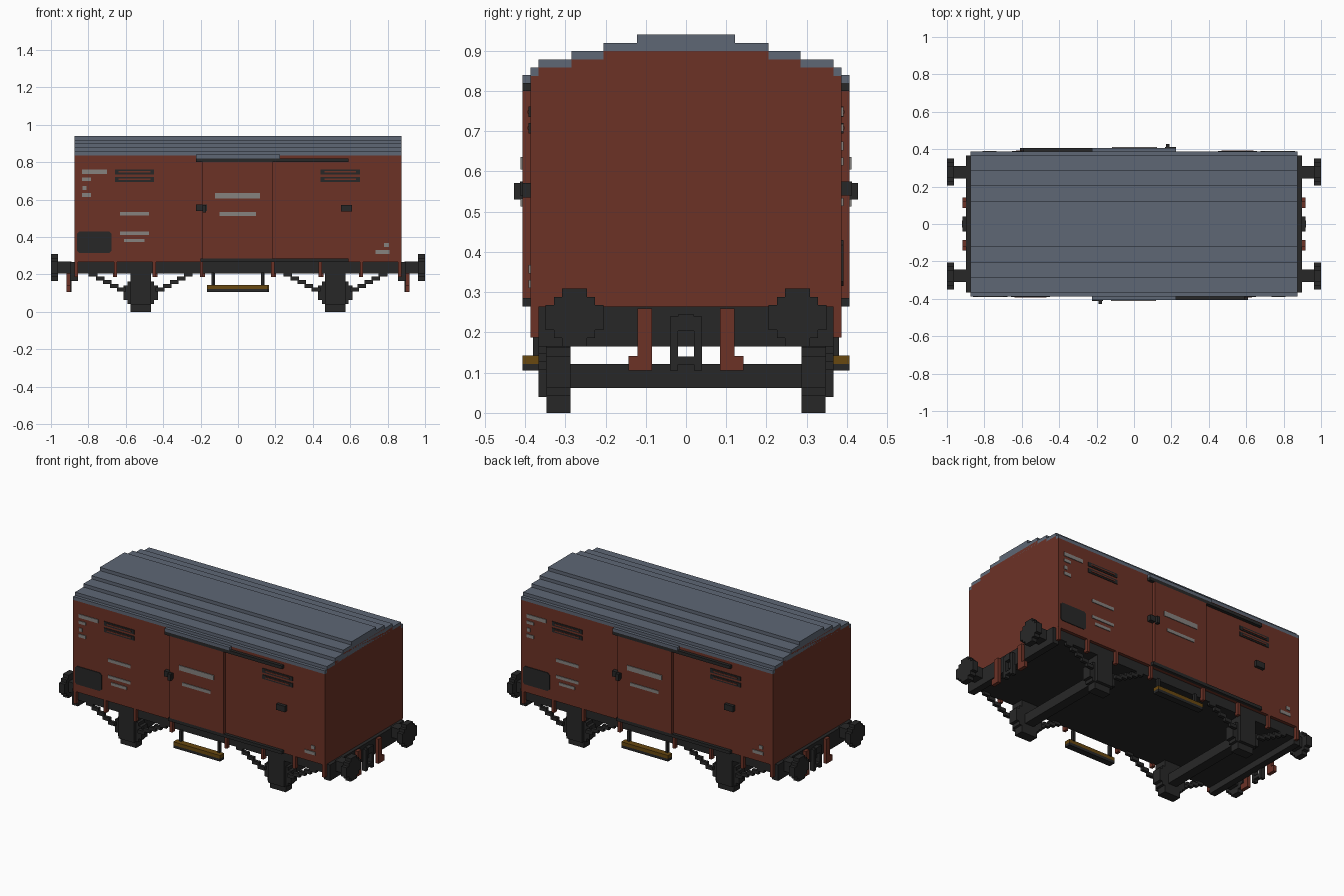
import bpy
import bmesh
from mathutils import Matrix, Vector

if "Cube" in bpy.data.objects:
    bpy.data.objects.remove(bpy.data.objects["Cube"], do_unlink=True)


def material(name, srgb):
    col = [(c / 255 / 12.92 if c < 11 else ((c / 255 + 0.055) / 1.055) ** 2.4) for c in srgb] + [1.0]
    m = bpy.data.materials.new(name)
    m.use_nodes = True
    m.diffuse_color = col
    bsdf = m.node_tree.nodes["Principled BSDF"]
    bsdf.inputs["Base Color"].default_value = col
    bsdf.inputs["Roughness"].default_value = 0.9
    return m


RED = material("rust red", (108, 50, 38))
ROOF = material("slate grey", (94, 103, 117))
DARK = material("charcoal", (39, 39, 39))
WOOD = material("brown wood", (104, 72, 16))
MARK = material("marking grey", (134, 130, 127))


def add_box(bm, b):
    x0, x1, y0, y1, z0, z1 = b
    mat = Matrix.Translation(((x0 + x1) / 2, (y0 + y1) / 2, (z0 + z1) / 2)) @ \
        Matrix.Diagonal((x1 - x0, y1 - y0, z1 - z0, 1))
    bmesh.ops.create_cube(bm, size=1, matrix=mat)


def add_prism(bm, pts, axis, a, b):
    # pts are (y, z) when axis is x, and (x, z) when axis is y
    place = (lambda p, t: (t, p[0], p[1])) if axis == "x" else (lambda p, t: (p[0], t, p[1]))
    face = bm.faces.new([bm.verts.new(place(p, a)) for p in pts])
    move = Vector((b - a, 0, 0)) if axis == "x" else Vector((0, b - a, 0))
    ext = bmesh.ops.extrude_face_region(bm, geom=[face], use_keep_orig=True)
    bmesh.ops.translate(bm, vec=move, verts=[v for v in ext["geom"] if isinstance(v, bmesh.types.BMVert)])


def part(name, mat, boxes=(), prisms=(), turn=True):
    """One object from boxes and prisms; turn adds a copy rotated half way round."""
    bm = bmesh.new()
    for b in boxes:
        add_box(bm, b)
    for p in prisms:
        add_prism(bm, *p)
    if turn:
        dup = bmesh.ops.duplicate(bm, geom=bm.verts[:] + bm.edges[:] + bm.faces[:])
        verts = [g for g in dup["geom"] if isinstance(g, bmesh.types.BMVert)]
        bmesh.ops.rotate(bm, cent=(0, 0, 0), matrix=Matrix.Rotation(3.14159265, 3, "Z"), verts=verts)
    bmesh.ops.recalc_face_normals(bm, faces=bm.faces[:])
    me = bpy.data.meshes.new(name)
    bm.to_mesh(me)
    bm.free()
    me.materials.append(mat)
    ob = bpy.data.objects.new(name, me)
    bpy.context.collection.objects.link(ob)
    return ob


def blocky_round(cx, cz, quarter):
    """Stepped disc outline from one quarter, listed from the side to the top."""
    q = quarter
    ring = q + [(-x, z) for x, z in q[::-1]] + [(-x, -z) for x, z in q] + [(x, -z) for x, z in q[::-1]]
    return [(cx + x, cz + z) for x, z in ring]


def arch(steps):
    """Stepped half outline, from the eave to the ridge: (half width, height)."""
    out = []
    for i, (w, h) in enumerate(steps):
        if i:
            out.append((w, steps[i - 1][1]))
        out.append((w, h))
    return out


# Body with stepped gable ends, and the roof shell resting on it
X, Y, OUT = 0.875, 0.387, 0.407
inner = arch([(Y, 0.837), (0.367, 0.858), (0.285, 0.878), (0.205, 0.899)])
outer = arch([(Y, 0.858), (0.367, 0.878), (0.285, 0.899), (0.205, 0.919), (0.122, 0.94)])


def mirror(pts):
    return [(-y, z) for y, z in reversed(pts)]


body = [(Y, 0.265)] + inner + mirror(inner) + [(-Y, 0.265)]
part("body", RED, prisms=[(body, "x", -X, X)], turn=False)
shell = outer + mirror(outer) + [(-y, z) for y, z in inner] + inner[::-1]
part("roof", ROOF, prisms=[(shell, "x", -X, X)], turn=False)

# Sliding doors with rails, rain strip and latches
part("doors", RED, [(-0.19, 0.185, -OUT, -Y, 0.285, 0.80)])
part("door_rails", DARK, [(-0.225, 0.59, -OUT, -Y, 0.80, 0.82),
                          (-0.20, 0.59, -OUT, -Y, 0.265, 0.285)])
part("door_rain_strips", ROOF, [(-0.225, 0.225, -OUT, -Y, 0.82, 0.84)])
part("door_latches", DARK, [(-0.225, -0.165, -0.412, -Y, 0.54, 0.575),
                            (-0.19, -0.17, -0.428, -OUT, 0.53, 0.572),
                            (0.55, 0.61, -OUT, -Y, 0.535, 0.572)])

# Vents: dark frames with red slats
vents = [(cx, cz) for cx in (-0.553, 0.547) for cz in (0.748, 0.708)]
part("vent_frames", DARK, [(x - 0.105, x + 0.105, -Y - 0.004, -Y, z - 0.013, z + 0.013) for x, z in vents])
part("vent_slats", RED, [(x - 0.085, x + 0.085, -Y - 0.007, -Y, z - 0.004, z + 0.004) for x, z in vents])

# Dark notice panel with clipped corners
panel = blocky_round(-0.768, 0.372, [(0.092, 0.045), (0.08, 0.057)])
part("notice_panels", DARK, prisms=[(panel, "y", -Y - 0.004, -Y)])

# Plain marking bars on the walls and the doors
bars = [(-0.835, -0.70, 0.737, 0.76), (-0.835, -0.785, 0.70, 0.718), (-0.832, -0.81, 0.652, 0.674),
        (-0.835, -0.785, 0.615, 0.635), (-0.63, -0.475, 0.514, 0.534), (-0.63, -0.475, 0.412, 0.43),
        (-0.61, -0.50, 0.372, 0.39), (0.735, 0.81, 0.31, 0.33), (0.78, 0.807, 0.347, 0.368)]
part("wall_markings", MARK, [(a, b, -Y - 0.004, -Y, c, d) for a, b, c, d in bars])
part("door_markings", MARK, [(-0.122, 0.117, -OUT - 0.004, -OUT, 0.605, 0.636),
                             (-0.10, 0.095, -OUT - 0.004, -OUT, 0.513, 0.533)])

# Underframe, headstocks and red brackets along the sole bar
part("underframe", DARK, [(-X, X, -0.367, 0.367, 0.205, 0.265)], turn=False)
part("headstocks", DARK, [(X - 0.02, 0.897, -0.367, 0.367, 0.165, 0.265)])
part("sole_bar_brackets", RED, [(x - 0.009, x + 0.009, -Y, -0.36, 0.187, 0.265)
                                for x in (-0.865, -0.655, -0.447, -0.195, 0.185, 0.44, 0.66, 0.865)])

# Buffers
head = [(0.072, 0.031), (0.051, 0.031), (0.051, 0.051), (0.031, 0.051), (0.031, 0.072)]
part("buffer_heads", DARK, prisms=[(blocky_round(y, 0.237, head), "x", 0.962, 1.0) for y in (-0.277, 0.277)])
part("buffer_shafts", DARK, [(0.89, 0.97, y - 0.033, y + 0.033, 0.205, 0.27) for y in (-0.277, 0.277)])

# Coupling hook with its link, and the brake hoses beside it
part("couplings", DARK, [(0.89, 0.92, -0.02, 0.02, 0.204, 0.245),
                         (0.89, 0.917, -0.04, -0.02, 0.105, 0.24),
                         (0.89, 0.917, 0.02, 0.04, 0.105, 0.24),
                         (0.89, 0.917, -0.02, 0.02, 0.12, 0.14)])
hoses = []
for s in (-1, 1):
    for a, b, z0, z1 in ((0.085, 0.12, 0.105, 0.26), (0.12, 0.143, 0.105, 0.142)):
        y0, y1 = sorted((s * a, s * b))
        hoses.append((0.895, 0.917, y0, y1, z0, z1))
part("brake_hoses", RED, hoses)

# Wheels, axles, axle boxes and stepped springs
wheel = [(0.092, 0.04), (0.072, 0.04), (0.072, 0.06), (0.055, 0.06), (0.055, 0.102)]
part("wheels", DARK, prisms=[(blocky_round(0.52, 0.102, wheel), "y", s * 0.287, s * 0.347) for s in (-1, 1)])
part("axles", DARK, [(0.49, 0.55, -0.29, 0.29, 0.062, 0.122)])
part("axle_boxes", DARK, [(0.465, 0.575, y - 0.02, y + 0.02, 0.04, 0.21) for y in (-0.347, 0.347)])
springs = []
for side in (-0.357, 0.357):
    for s in (-1, 1):
        for i in range(5):
            x0, x1 = sorted((0.52 + s * (0.08 + 0.038 * i), 0.52 + s * (0.126 + 0.038 * i)))
            z = 0.108 + 0.02 * i
            springs.append((x0, x1, side - 0.01, side + 0.01, z, z + 0.022))
part("leaf_springs", DARK, springs)

# Footboards hung below the doors
part("footboard_bases", DARK, [(-0.165, 0.16, -OUT, -0.367, 0.105, 0.122)])
part("footboards", WOOD, [(-0.165, 0.16, -OUT, -0.367, 0.122, 0.143)])
part("footboard_hangers", DARK, [(x - 0.008, x + 0.008, -0.38, -0.36, 0.14, 0.21) for x in (-0.135, 0.13)])
